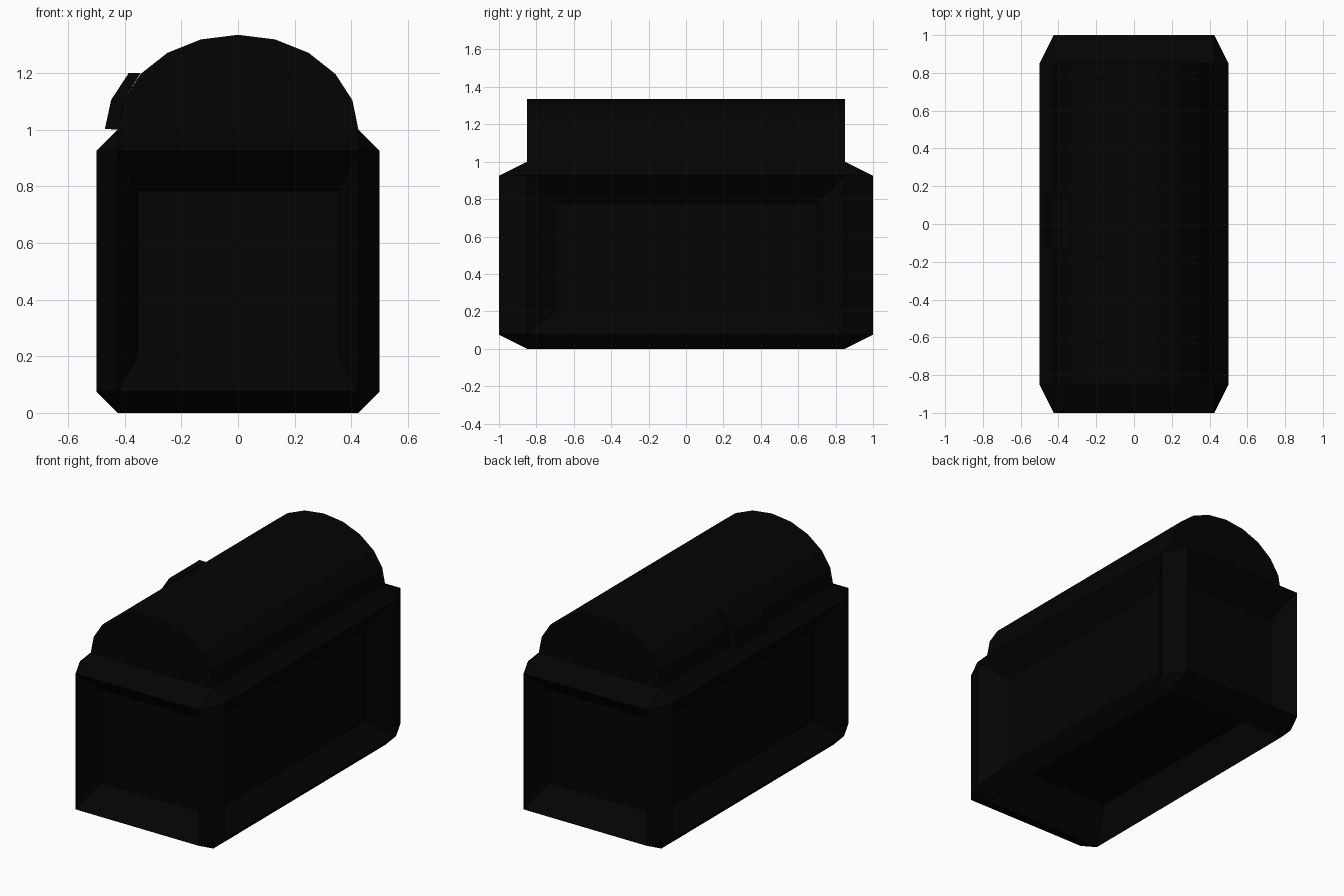
import bpy, bmesh, math
from mathutils import Matrix, Vector

if "Cube" in bpy.data.objects:
    bpy.data.objects.remove(bpy.data.objects["Cube"])

black = bpy.data.materials.new("dark_finish")
black.diffuse_color = (0.001, 0.001, 0.001, 1)
black.use_nodes = True
black.node_tree.nodes["Principled BSDF"].inputs["Base Color"].default_value = black.diffuse_color


def make_object(name, bm):
    bmesh.ops.recalc_face_normals(bm, faces=bm.faces[:])
    mesh = bpy.data.meshes.new(name)
    bm.to_mesh(mesh)
    bm.free()
    mesh.materials.append(black)
    obj = bpy.data.objects.new(name, mesh)
    bpy.context.collection.objects.link(obj)
    return obj


def prism(name, profile, y0, y1):
    """Extrude a closed x/z profile from y0 to y1."""
    bm = bmesh.new()
    face = bm.faces.new([bm.verts.new((x, y0, z)) for x, z in profile])
    ext = bmesh.ops.extrude_face_region(bm, geom=[face], use_keep_orig=True)["geom"]
    moved = [g for g in ext if isinstance(g, bmesh.types.BMVert)]
    bmesh.ops.translate(bm, verts=moved, vec=(0, y1 - y0, 0))
    return make_object(name, bm)


# Chest body: chamfered box with sunken, slope-sided panels on all six sides
bm = bmesh.new()
bmesh.ops.create_cube(bm, size=2)
bmesh.ops.bevel(bm, geom=bm.edges[:], offset=0.15, segments=1,
                affect='EDGES', offset_type='OFFSET')
# Fix each face to 85 percent of the box width, then stretch to size
for v in bm.verts:
    v.co = Vector([math.copysign(1.0 if abs(c) > 0.97 else 0.85, c) for c in v.co])
bmesh.ops.transform(bm, verts=bm.verts[:],
                    matrix=Matrix.Translation((0, 0, 0.5)) @ Matrix.Diagonal((0.5, 1, 0.5, 1)))
bm.normal_update()

panels = [f for f in bm.faces if max(abs(c) for c in f.normal) > 0.99]
bmesh.ops.inset_individual(bm, faces=panels, thickness=0.04)
depth_level = ((-0.39, 0.39), (-0.84, 0.84), (0.2, 0.8))
inner_edge = ((-0.355, 0.355), (-0.7, 0.7), (0.2, 0.783))
centre = (0, 0, 0.5)
for f in panels:
    axis = max(range(3), key=lambda i: abs(f.normal[i]))
    for v in f.verts:
        v.co = Vector([(depth_level if i == axis else inner_edge)[i][v.co[i] > centre[i]]
                       for i in range(3)])
make_object("chest_body", bm)

# Barrel lid: full twenty-sided barrel, its lower half sunk into the body
lid = [(0.425 * math.cos(math.pi * i / 10), 1 + 0.335 * math.sin(math.pi * i / 10))
       for i in range(20)]
# The hidden half stops just short of the sunken end panels
bm = bmesh.new()
rings = [[bm.verts.new((x, s * (0.85 if z > 0.99 else 0.835), z)) for x, z in lid]
         for s in (-1, 1)]
for i in range(20):
    j = (i + 1) % 20
    bm.faces.new((rings[0][i], rings[0][j], rings[1][j], rings[1][i]))
for ring in rings:
    bm.faces.new(ring[:11])
    bm.faces.new(ring[10:] + ring[:1])
make_object("lid", bm)

# Latch plate hugging the lid on the left side
latch = [(-0.425, 1.0), (-0.47, 1.003), (-0.448, 1.105), (-0.386, 1.2),
         (-0.344, 1.2), (-0.404, 1.103)]
prism("latch", latch, -0.13, 0.17)
